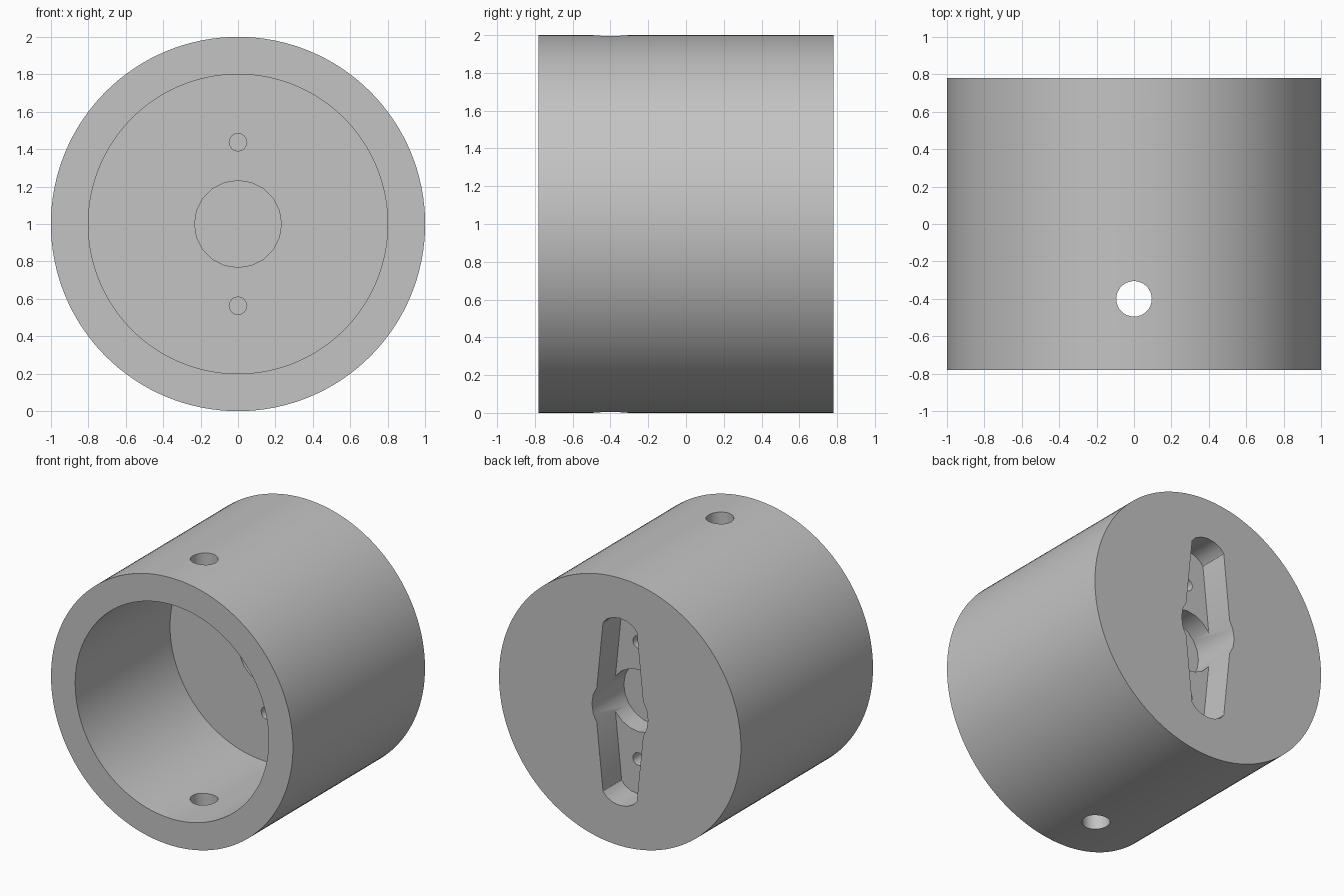
import bpy, bmesh, math
from mathutils import Matrix, Vector

old = bpy.data.objects.get("Cube")
if old:
    bpy.data.objects.remove(old)

HALF = 0.78      # half length along y
AXIS_Z = 1.0     # height of the cylinder axis
FLOOR = 0.34     # y of the cavity floor
SKIN = 0.40      # y of the thin web closing the holes
SLOT = 0.56      # y of the slot floor

grey = bpy.data.materials.new("plain grey")
grey.use_nodes = True
colour = (0.55, 0.55, 0.55, 1)
grey.diffuse_color = colour
grey.node_tree.nodes["Principled BSDF"].inputs["Base Color"].default_value = colour


def add_object(name, bm):
    bmesh.ops.recalc_face_normals(bm, faces=bm.faces)
    mesh = bpy.data.meshes.new(name)
    bm.to_mesh(mesh)
    bm.free()
    mesh.materials.append(grey)
    ob = bpy.data.objects.new(name, mesh)
    bpy.context.collection.objects.link(ob)
    return ob


def cylinder_y(name, r, y0, y1, z=AXIS_Z, sides=32):
    bm = bmesh.new()
    place = Matrix.Translation((0, (y0 + y1) / 2, z)) @ Matrix.Rotation(math.pi / 2, 4, "X")
    bmesh.ops.create_cone(bm, cap_ends=True, segments=sides, radius1=r, radius2=r,
                          depth=y1 - y0, matrix=place)
    return add_object(name, bm)


def cylinder_z(name, r, y):
    bm = bmesh.new()
    bmesh.ops.create_cone(bm, cap_ends=True, segments=32, radius1=r, radius2=r,
                          depth=3, matrix=Matrix.Translation((0, y, AXIS_Z)))
    return add_object(name, bm)


def slot_prism(name):
    # tapered arm, wide at the middle, with a shallow rounded tip at each end
    quarter = [(0.205, 0.0), (0.14, 0.63), (0.11, 0.665), (0.06, 0.69)]
    right = [(x, -z) for x, z in quarter[:0:-1]] + quarter
    tip = [(0.0, 0.70)]
    left = [(-x, -z) for x, z in right]
    outline = right + tip + left + [(0.0, -0.70)]
    bm = bmesh.new()
    face = bm.faces.new([bm.verts.new((x, SLOT, z + AXIS_Z)) for x, z in outline])
    grown = bmesh.ops.extrude_face_region(bm, geom=[face])["geom"]
    bmesh.ops.translate(bm, vec=Vector((0, 0.3, 0)),
                        verts=[v for v in grown if isinstance(v, bmesh.types.BMVert)])
    return add_object(name, bm)


# main body
body = cylinder_y("hub_body", 1.0, -HALF, HALF, sides=128)

# front cavity, cross pin hole and back slot
cutters = [
    cylinder_y("cavity_cutter", 0.8, -1.0, FLOOR, sides=128),
    cylinder_z("pin_hole_cutter", 0.095, -0.4),
    slot_prism("slot_cutter"),
    cylinder_y("centre_back_cutter", 0.232, SKIN + 0.003, 1.0, sides=20),
    cylinder_y("centre_front_cutter", 0.232, 0.2, SKIN - 0.003, sides=20),
]
# screw holes above and below the centre, from both sides of the web
for side in (-1, 1):
    z = AXIS_Z + side * 0.437
    cutters.append(cylinder_y("screw_back_cutter", 0.047, SKIN + 0.003, 0.7, z, 16))
    cutters.append(cylinder_y("screw_front_cutter", 0.047, 0.2, SKIN - 0.003, z, 16))

bpy.context.view_layer.objects.active = body
for cutter in cutters:
    cutter.hide_render = True
    mod = body.modifiers.new(cutter.name, "BOOLEAN")
    mod.operation = "DIFFERENCE"
    mod.solver = "EXACT"
    mod.object = cutter
    bpy.ops.object.modifier_apply(modifier=mod.name)
for cutter in cutters:
    bpy.data.objects.remove(cutter)

# smooth walls with sharp rims
bpy.ops.object.select_all(action="DESELECT")
body.select_set(True)
bpy.ops.object.shade_smooth_by_angle(angle=math.radians(30))
